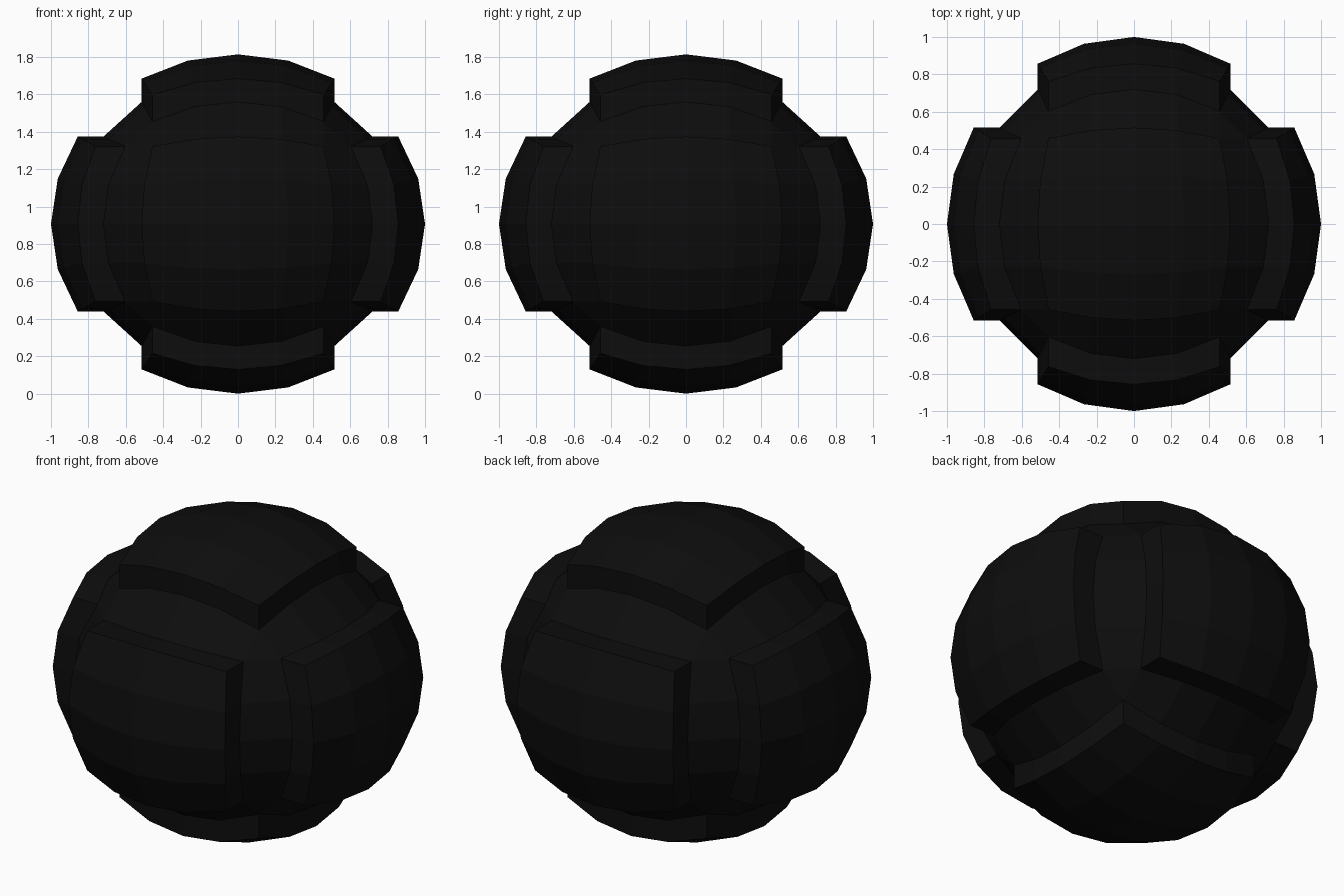
import bpy, bmesh, math
from mathutils import Vector, Matrix

if "Cube" in bpy.data.objects:
    bpy.data.objects.remove(bpy.data.objects["Cube"])

R_OUT, R_IN = 1.0, 0.885       # panel surface and groove floor radii
SQUASH, N = 0.907, 4           # vertical flattening, segments per panel
HALF = math.radians(31)        # half angle covered by each panel

black = bpy.data.materials.new("black")
black.diffuse_color = (0.004, 0.004, 0.004, 1)
black.use_nodes = True
black.node_tree.nodes["Principled BSDF"].inputs["Base Color"].default_value = black.diffuse_color
place = Matrix.Translation((0, 0, SQUASH)) @ Matrix.Diagonal((1, 1, SQUASH, 1))


def finish(name, bm):
    bmesh.ops.recalc_face_normals(bm, faces=bm.faces[:])
    me = bpy.data.meshes.new(name)
    bm.to_mesh(me)
    bm.free()
    me.materials.append(black)
    ob = bpy.data.objects.new(name, me)
    bpy.context.collection.objects.link(ob)
    return ob


def outer_point(i, j):
    a, b = (HALF * (2 * k / N - 1) for k in (i, j))
    return Vector((math.tan(a), math.tan(b), 1)).normalized() * R_OUT


def inner_point(p):
    return Vector((p.x, p.y, math.sqrt(R_IN ** 2 - p.x ** 2 - p.y ** 2)))


# ordered rim of a panel
rim = ([(i, 0) for i in range(N)] + [(N, j) for j in range(N)] +
       [(i, N) for i in range(N, 0, -1)] + [(0, j) for j in range(N, 0, -1)])

core_bm = bmesh.new()
directions = {"right": (1, 0, 0), "left": (-1, 0, 0), "back": (0, 1, 0),
              "front": (0, -1, 0), "top": (0, 0, 1), "bottom": (0, 0, -1)}

# six raised domed panels with straight side walls
for side, d in directions.items():
    rot = Vector(d).to_track_quat('Z', 'Y').to_matrix().to_4x4()
    m = place @ rot
    bm = bmesh.new()
    g = {(i, j): bm.verts.new(m @ outer_point(i, j))
         for i in range(N + 1) for j in range(N + 1)}
    for i in range(N):
        for j in range(N):
            bm.faces.new((g[i, j], g[i + 1, j], g[i + 1, j + 1], g[i, j + 1]))
    low = [bm.verts.new(m @ inner_point(outer_point(*k))) for k in rim]
    for k in range(len(rim)):
        n = (k + 1) % len(rim)
        bm.faces.new((g[rim[k]], g[rim[n]], low[n], low[k]))
    bm.faces.new(low)
    for v in low:
        core_bm.verts.new(v.co)
    finish(side + "_panel", bm)

# faceted inner ball, spanning the panel feet and forming the grooves
bmesh.ops.convex_hull(core_bm, input=core_bm.verts[:])
finish("core_ball", core_bm)
